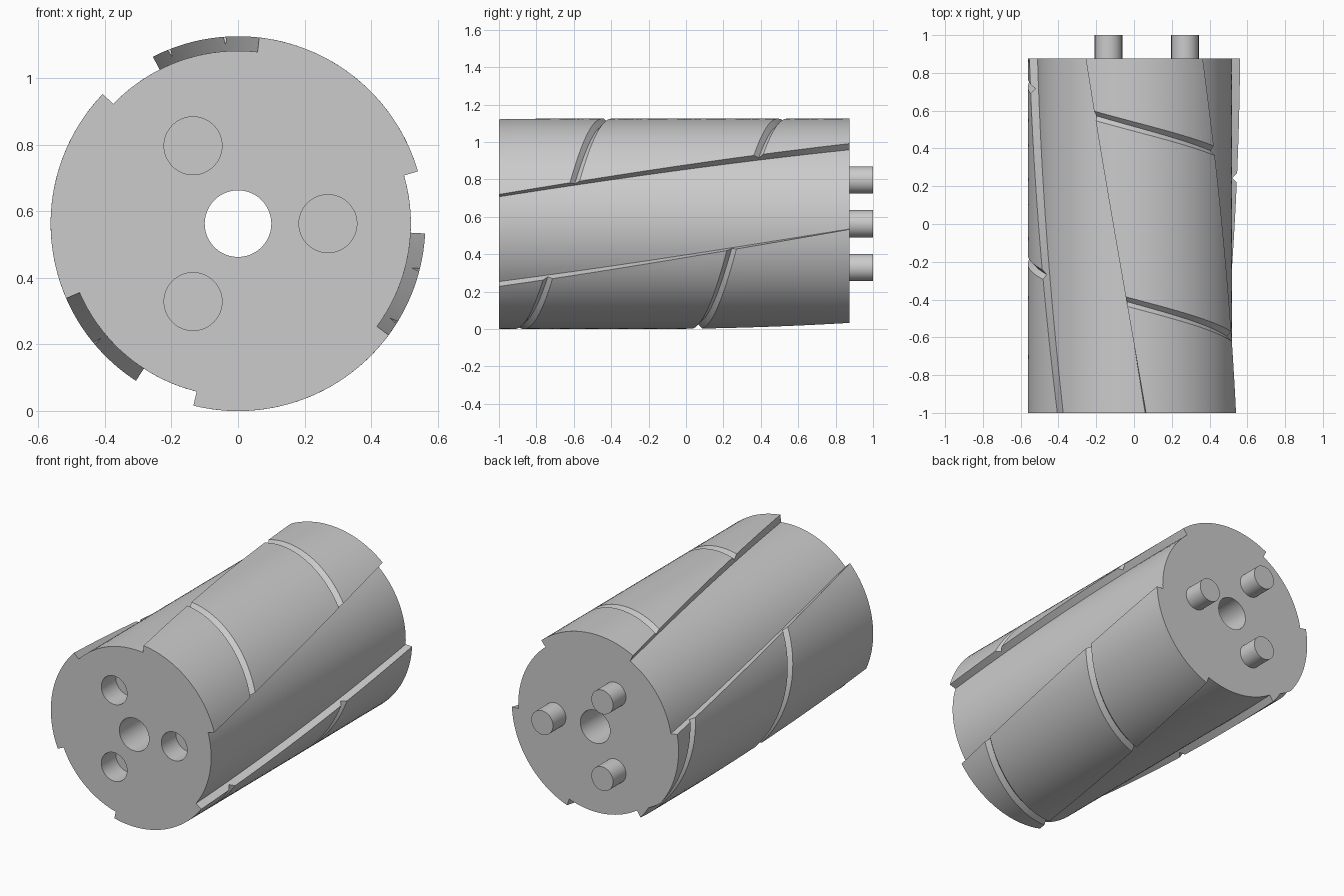
import bpy, bmesh
from math import sin, cos, radians
from mathutils import Matrix

if "Cube" in bpy.data.objects:
    bpy.data.objects.remove(bpy.data.objects["Cube"])

R, R_LOW, ZC = 0.5625, 0.519, 0.5625     # land radius, flute radius, axis height
FRONT, BACK = -1.0, 0.875
TWIST = 33.5                             # degrees over the length
PITCH = 0.9375                           # chip groove advance per turn

grey = bpy.data.materials.new("plain grey")
grey.use_nodes = True
COLOUR = (0.6, 0.6, 0.6, 1)
grey.diffuse_color = COLOUR
grey.node_tree.nodes["Principled BSDF"].inputs["Base Color"].default_value = COLOUR


def polar(r, deg, y):
    a = radians(deg)
    return (r * cos(a), y, ZC + r * sin(a))


def make_object(name, bm):
    bmesh.ops.recalc_face_normals(bm, faces=bm.faces)
    mesh = bpy.data.meshes.new(name)
    bm.to_mesh(mesh)
    bm.free()
    mesh.materials.append(grey)
    obj = bpy.data.objects.new(name, mesh)
    bpy.context.collection.objects.link(obj)
    return obj


def loft(name, rings):
    """Skin closed rings of points and cap both ends."""
    bm = bmesh.new()
    loops = [[bm.verts.new(p) for p in ring] for ring in rings]
    for a, b in zip(loops, loops[1:]):
        for i in range(len(a)):
            j = (i + 1) % len(a)
            bm.faces.new((a[i], a[j], b[j], b[i]))
    bm.faces.new(loops[0])
    bm.faces.new(loops[-1])
    return make_object(name, bm)


def rod(name, radius, x, z, y0, y1):
    bm = bmesh.new()
    place = Matrix.Translation((x, (y0 + y1) / 2, z)) @ Matrix.Rotation(radians(90), 4, "X")
    bmesh.ops.create_cone(bm, cap_ends=True, segments=48, radius1=radius,
                          radius2=radius, depth=y1 - y0, matrix=place)
    return make_object(name, bm)


def select_only(obj):
    bpy.ops.object.select_all(action="DESELECT")
    obj.select_set(True)
    bpy.context.view_layer.objects.active = obj


def cut(target, cutter):
    cutter.hide_render = True
    mod = target.modifiers.new("cut", "BOOLEAN")
    mod.operation, mod.solver, mod.object = "DIFFERENCE", "EXACT", cutter
    select_only(target)
    bpy.ops.object.modifier_apply(modifier=mod.name)
    bpy.data.objects.remove(cutter)


# Twisted body: three raised lands with three flutes between them
profile = []
for k in range(3):
    land, land_end, next_land = 16.2 + 120 * k, 83.5 + 120 * k, 136.2 + 120 * k
    profile += [(R, land + (land_end - land) * i / 24) for i in range(25)]
    profile += [(R_LOW, land_end + (next_land - land_end) * i / 18) for i in range(19)]
STEPS = 30
body = loft("fluted_body", [
    [polar(r, a + TWIST * s / STEPS, FRONT + (BACK - FRONT) * s / STEPS) for r, a in profile]
    for s in range(STEPS + 1)])

# V-shaped spiral groove across the lands
coil = []
for deg in range(-180, 661, 4):
    y = -0.656 + PITCH * deg / 360
    coil.append([polar(0.537, deg, y), polar(0.587, deg, y + 0.048), polar(0.587, deg, y - 0.048)])
cut(body, loft("groove_cutter", coil))

# Centre bore, front sockets and rear pegs
cut(body, rod("bore_cutter", 0.10, 0, ZC, FRONT - 0.1, BACK + 0.1))
parts = [body]
for k in range(3):
    x, _, z = polar(0.27, 120 * k, 0)
    cut(body, rod("socket_cutter", 0.087, x, z, FRONT - 0.1, FRONT + 0.14))
    parts.append(rod(f"peg_{k + 1}", 0.073, x, z, BACK - 0.01, 1.0))

for part in parts:
    select_only(part)
    bpy.ops.object.shade_smooth_by_angle(angle=radians(30))
